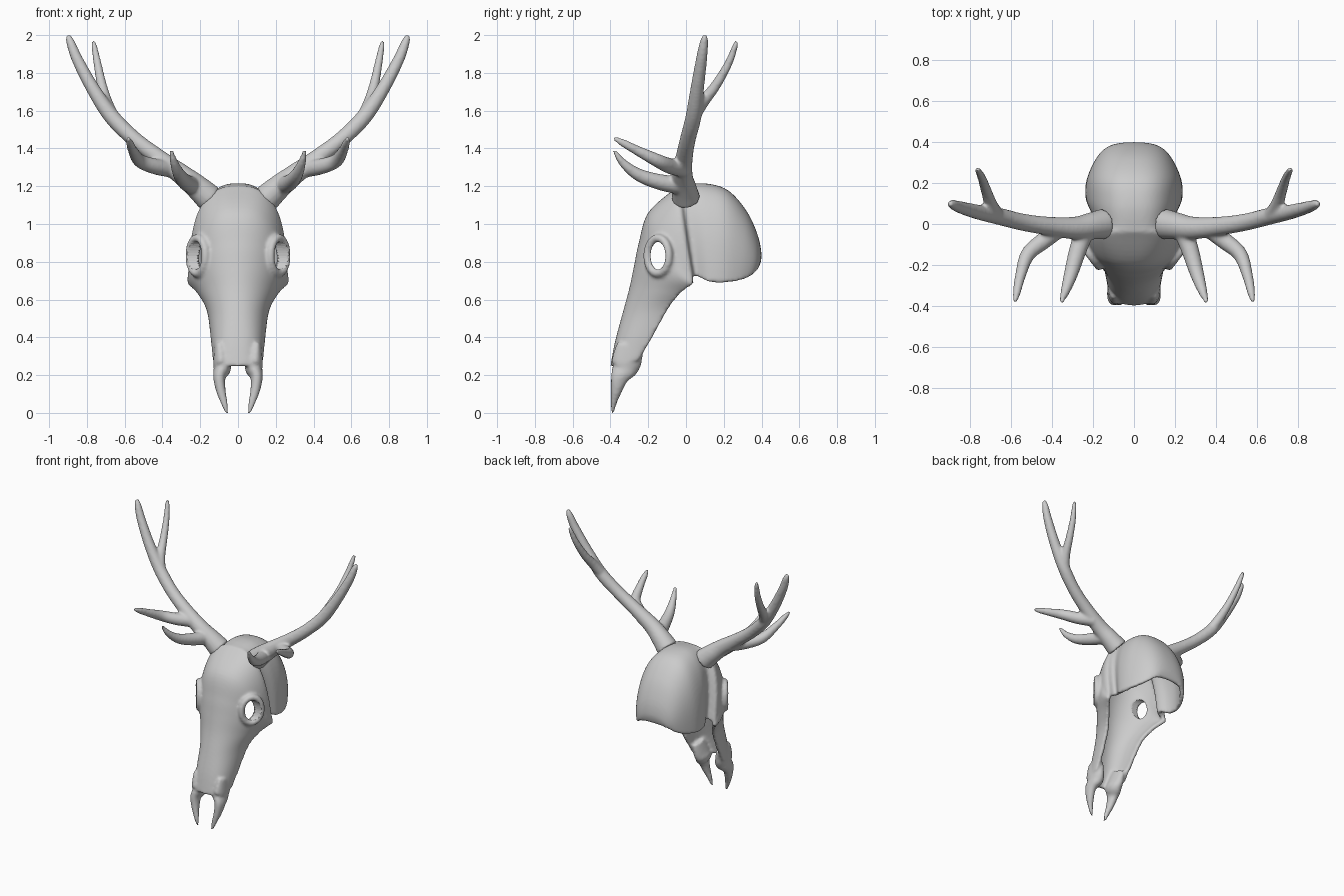
import bpy, bmesh, math
from mathutils import Vector

if "Cube" in bpy.data.objects:
    bpy.data.objects.remove(bpy.data.objects["Cube"])


def spline(rows, steps):
    """Catmull-Rom interpolation of rows of numbers."""
    out = []
    for i in range(len(rows) - 1):
        a, b, c, d = (rows[max(i - 1, 0)], rows[i], rows[i + 1], rows[min(i + 2, len(rows) - 1)])
        for s in range(steps):
            t = s / steps
            out.append([0.5 * (2 * q + (r - p) * t + (2 * p - 5 * q + 4 * r - w) * t * t
                               + (3 * q - p - 3 * r + w) * t ** 3) for p, q, r, w in zip(a, b, c, d)])
    return out + [list(rows[-1])]


def tube(bm, rows, ref=(1, 0, 0), sides=20, steps=6):
    """Sweep an ellipse along rows of x, y, z, radius, stretch."""
    pts = spline(rows, steps)
    rings = []
    for i, p in enumerate(pts):
        t = (Vector(pts[min(i + 1, len(pts) - 1)][:3]) - Vector(pts[max(i - 1, 0)][:3])).normalized()
        a = t.cross(Vector(ref)).normalized()
        b = a.cross(t)
        k = p[4] if len(p) > 4 else 1
        rings.append([bm.verts.new(Vector(p[:3]) + a * p[3] * math.cos(g) + b * p[3] * k * math.sin(g))
                      for g in (2 * math.pi * j / sides for j in range(sides))])
    for r, q in zip(rings, rings[1:]):
        for j in range(sides):
            n = (j + 1) % sides
            bm.faces.new((r[j], r[n], q[n], q[j]))
    bm.faces.new(rings[0][::-1])
    bm.faces.new(rings[-1])


def finish(bm, name):
    bmesh.ops.recalc_face_normals(bm, faces=bm.faces)
    me = bpy.data.meshes.new(name)
    bm.to_mesh(me)
    bm.free()
    ob = bpy.data.objects.new(name, me)
    bpy.context.collection.objects.link(ob)
    return ob


def fuse(ob, size):
    m = ob.modifiers.new("fuse", 'REMESH')
    m.mode = 'VOXEL'
    m.voxel_size = size
    m.use_smooth_shade = True


def soften(ob, n):
    m = ob.modifiers.new("soften", 'SMOOTH')
    m.factor = 0.5
    m.iterations = n


# Skull shell: arches from the midline (y, z) to the lower rim (y, z), half width, roundness
arches = [
    (-.40, .25, -.25, .28, .133, 2.6),
    (-.375, .38, -.19, .38, .143, 2.5),
    (-.335, .53, -.10, .54, .165, 2.2),
    (-.30, .66, -.03, .63, .215, 2.0),
    (-.275, .78, .03, .675, .262, 2.0),
    (-.25, .90, .035, .685, .27, 2.1),
    (-.20, 1.06, .038, .69, .262, 2.4),
    (-.06, 1.185, .04, .70, .255, 3.0),
    (-.015, 1.205, .05, .725, .205, 2.9),
    (.10, 1.215, .12, .695, .235, 2.6),
    (.22, 1.18, .20, .69, .235, 2.6),
    (.32, 1.07, .28, .70, .205, 2.5),
    (.38, .94, .34, .72, .165, 2.4),
    (.40, .83, .37, .745, .125, 2.2),
    (.385, .765, .375, .75, .105, 2.0),
]
THICK = 0.028
bm = bmesh.new()
cols = 41
grid = []
for py, pz, ry, rz, w, n in spline(arches, 6):
    row = []
    for j in range(cols):
        g = math.pi * (j / (cols - 1) - 0.5)
        t = 1 - max(math.cos(g), 0) ** (2 / n)
        x = math.copysign(w * abs(math.sin(g)) ** (2 / n), g)
        row.append(bm.verts.new((x, py + (ry - py) * t, pz + (rz - pz) * t)))
    grid.append(row)
for r, q in zip(grid, grid[1:]):
    for j in range(cols - 1):
        bm.faces.new((r[j], r[j + 1], q[j + 1], q[j]))
bm.normal_update()
sign = -1 if grid[12][cols // 2].normal.y < 0 else 1
inner = [[bm.verts.new(v.co + v.normal * sign * THICK) for v in row] for row in grid]
for r, q in zip(inner, inner[1:]):
    for j in range(cols - 1):
        bm.faces.new((r[j], q[j], q[j + 1], r[j + 1]))


def border(g):
    return (g[0] + [r[-1] for r in g[1:-1]] + g[-1][::-1] + [r[0] for r in g[-2:0:-1]])


bo, bi = border(grid), border(inner)
for j in range(len(bo)):
    n = (j + 1) % len(bo)
    bm.faces.new((bo[j], bi[j], bi[n], bo[n]))

# Raised eye-socket rims and muzzle prongs on both sides
for s in (1, -1):
    ring = []
    for k in range(17):
        g = math.pi * k / 8
        c = math.cos(g)
        ring.append((s * (.215 + .043 * c), -.148 + .057 * c, .832 + .094 * math.sin(g), .022))
    tube(bm, ring, ref=(.8 * s, -.6, 0), sides=12, steps=2)
    tube(bm, [(s * x, y, z, r, k) for x, y, z, r, k in (
        (.098, -.295, .36, .028, 2.5), (.088, -.315, .27, .043, 1.85), (.083, -.325, .235, .046, 1.5),
        (.099, -.35, .19, .033, 1.5), (.091, -.368, .12, .026, 1.2),
        (.072, -.383, .05, .018, .9), (.058, -.39, -.004, .009, .9))], ref=(0, 1, 0))
skull = finish(bm, "skull")
fuse(skull, 0.01)

# Eye-hole cutter running through both sides
bm = bmesh.new()
tube(bm, [(-.5, -.148, .832, .073, .54), (.5, -.148, .832, .073, .54)], ref=(0, 1, 0), sides=32, steps=1)
cutter = finish(bm, "eye_hole_cutter")
cutter.hide_render = True
cutter.hide_viewport = True
cut = skull.modifiers.new("eye_holes", 'BOOLEAN')
cut.operation = 'DIFFERENCE'
cut.object = cutter
soften(skull, 5)

# Antlers: main beam with one rear tine and two brow tines, mirrored
bm = bmesh.new()
tube(bm, [(.15, .0, 1.135, .075), (.21, -.01, 1.19, .066), (.29, -.02, 1.255, .056), (.42, -.01, 1.35, .046),
          (.55, .01, 1.45, .042), (.67, .04, 1.57, .042), (.77, .06, 1.72, .036),
          (.85, .082, 1.87, .03), (.886, .095, 1.96, .023), (.9, .1, 2.0, .012)])
tube(bm, [(.66, .035, 1.56, .036), (.695, .085, 1.64, .033), (.72, .155, 1.73, .027),
          (.742, .22, 1.84, .022), (.76, .258, 1.935, .016), (.765, .268, 1.97, .009)])
tube(bm, [(.23, .0, 1.2, .05), (.275, -.13, 1.22, .043), (.31, -.25, 1.26, .034),
          (.338, -.335, 1.325, .022), (.354, -.38, 1.39, .01)])
tube(bm, [(.35, -.01, 1.29, .045), (.44, -.08, 1.305, .042), (.52, -.15, 1.335, .036),
          (.557, -.26, 1.39, .026), (.573, -.335, 1.43, .02), (.583, -.382, 1.455, .01)])
antlers = finish(bm, "antlers")
fuse(antlers, 0.009)
soften(antlers, 6)
antlers.modifiers.new("both_sides", 'MIRROR')
